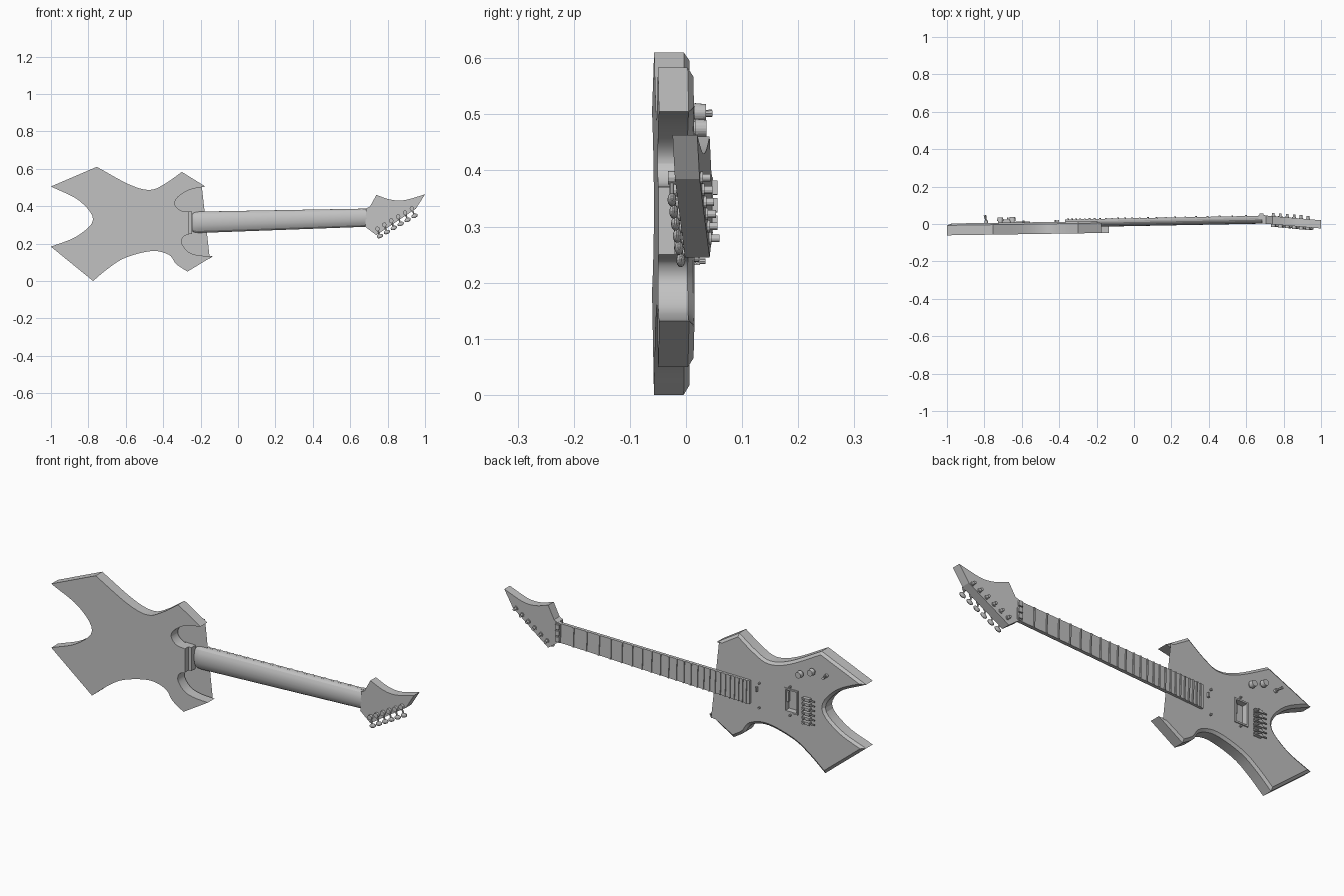
import bpy, bmesh, math
from mathutils import Vector, Matrix

cube = bpy.data.objects.get("Cube")
if cube:
    bpy.data.objects.remove(cube, do_unlink=True)

GREY = (0.54, 0.54, 0.54, 1)
mat = bpy.data.materials.new("matte_grey")
mat.use_nodes = True
mat.diffuse_color = GREY
mat.node_tree.nodes["Principled BSDF"].inputs["Base Color"].default_value = GREY
parts = []


def finish(name, bm):
    bmesh.ops.recalc_face_normals(bm, faces=bm.faces[:])
    me = bpy.data.meshes.new(name)
    bm.to_mesh(me)
    bm.free()
    me.materials.append(mat)
    ob = bpy.data.objects.new(name, me)
    bpy.context.collection.objects.link(ob)
    parts.append(ob)
    return ob


def loft(bm, levels):
    """Walls between successive closed loops; returns the first and last cap."""
    loops = [[bm.verts.new(p) for p in level] for level in levels]
    for a, b in zip(loops, loops[1:]):
        for i in range(len(a)):
            j = (i + 1) % len(a)
            bm.faces.new((a[i], a[j], b[j], b[i]))
    return bm.faces.new(loops[0]), bm.faces.new(loops[-1])


def prism(name, outline, back, front):
    """Solid from an xz outline; back and front give y as functions of x."""
    bm = bmesh.new()
    loft(bm, [[(x, f(x), z) for x, z in outline] for f in (back, front)])
    return finish(name, bm)


def box(name, centre, size, tilt=0.0):
    bm = bmesh.new()
    m = Matrix.Translation(centre) @ Matrix.Rotation(tilt, 4, 'Y') @ Matrix.Diagonal((*size, 1))
    bmesh.ops.create_cube(bm, size=1, matrix=m)
    return finish(name, bm)


def rod(name, a, b, r, sides=12, r2=None):
    a, b = Vector(a), Vector(b)
    bm = bmesh.new()
    m = Matrix.Translation((a + b) / 2) @ (b - a).to_track_quat('Z', 'Y').to_matrix().to_4x4()
    bmesh.ops.create_cone(bm, cap_ends=True, segments=sides, radius1=r,
                          radius2=r if r2 is None else r2, depth=(b - a).length, matrix=m)
    return finish(name, bm)


def spline(pts, steps=5):
    """Smooth curve through the points, without the last one."""
    if len(pts) == 2:
        return [pts[0]]
    p = [Vector(q) for q in pts]
    p = [2 * p[0] - p[1]] + p + [2 * p[-1] - p[-2]]
    out = []
    for a, b, c, d in zip(p, p[1:], p[2:], p[3:]):
        for k in range(steps):
            t = k / steps
            v = (2 * b + (c - a) * t + (2 * a - 5 * b + 4 * c - d) * t ** 2
                 + (3 * b - a - 3 * c + d) * t ** 3) / 2
            out.append((v.x, v.y))
    return out


def shrink(outline, width):
    """Clockwise outline moved inward with mitred corners."""
    out = []
    for i, p in enumerate(outline):
        p = Vector(p)
        u = (p - Vector(outline[i - 1])).normalized()
        v = (Vector(outline[(i + 1) % len(outline)]) - p).normalized()
        n = Vector((u.y + v.y, -u.x - v.x))
        q = p + n * (width / max(1 + u.dot(v), .25))
        out.append((q.x, q.y))
    return out


def body_front(x):
    return 0.0175 + 0.015 * x


def neck_y(x, d):
    return d + 0.019 * x


def neck_mid(x):
    return 0.3125 + 0.0275 * (x + 0.25)


def neck_half(x):
    return 0.0575 - 0.0095 * (x + 0.25)


# Body: pointed horns joined by concave curves, bevelled playing face
edges = [
    [(-1, .505), (-.755, .61)],
    [(-.755, .61), (-.58, .515), (-.47, .487), (-.39, .52), (-.30, .583)],
    [(-.30, .583), (-.175, .505)],
    [(-.175, .505), (-.26, .487), (-.32, .45), (-.338, .412), (-.31, .378), (-.262, .37)],
    [(-.262, .37), (-.262, .25)],
    [(-.262, .25), (-.293, .235), (-.30, .20), (-.265, .155), (-.21, .137), (-.135, .132)],
    [(-.135, .132), (-.27, .05)],
    [(-.27, .05), (-.33, .09), (-.37, .14), (-.46, .16), (-.60, .125), (-.69, .07), (-.775, 0)],
    [(-.775, 0), (-1, .183)],
    [(-1, .183), (-.86, .24), (-.775, .328), (-.85, .43), (-1, .505)],
]
outline = [p for e in edges for p in spline(e)]
bm = bmesh.new()
_, face = loft(bm, [[(x, body_front(x) - .063, z) for x, z in outline],
                    [(x, body_front(x) - .01, z) for x, z in outline],
                    [(x, body_front(x), z) for x, z in shrink(outline, .013)]])


# Pickup recess: score a rectangle on the playing face and sink it
def score(faces, co, no):
    """Cut the faces along a plane; returns the pieces."""
    geom = set(faces)
    for f in faces:
        geom.update(f.edges, f.verts)
    cut = bmesh.ops.bisect_plane(bm, geom=list(geom), dist=1e-6, plane_co=co, plane_no=no)
    return [g for g in cut["geom"] if isinstance(g, bmesh.types.BMFace)]


pieces = [face]
for x in (-.625, -.565):
    pieces = score(pieces, (x, 0, 0), (1, 0, 0))
pieces = [f for f in pieces if -.625 < f.calc_center_bounds().x < -.565]
for z in (.2675, .3725):
    pieces = score(pieces, (0, 0, z), (0, 0, 1))
pocket = [f for f in pieces if .2675 < f.calc_center_bounds().z < .3725]
sunk = bmesh.ops.extrude_face_region(bm, geom=pocket)["geom"]
bmesh.ops.delete(bm, geom=pocket, context='FACES_ONLY')
for v in sunk:
    if isinstance(v, bmesh.types.BMVert):
        v.co.y -= .025
body = finish("body", bm)

# Pickup frame and screws
py = body_front(-.595)
for s in (-1, 1):
    box("pickup_frame_side", (-.595 + s * .034, py + .002, .32), (.008, .006, .121))
    box("pickup_frame_end", (-.595, py + .002, .32 + s * .0565), (.06, .006, .008))
    rod("pickup_screw", (-.59, py, .32 + s * .072), (-.59, py + .01, .32 + s * .072), .005, 8)
box("pickup_bracket", (-.57, py - .008, .335), (.012, .012, .05))

# Small posts by the end of the fretboard
for x, z in ((-.42, .365), (-.42, .242)):
    rod("front_post", (x, .008, z), (x, .022, z), .005, 8)
box("front_switch", (-.405, .014, .333), (.01, .016, .022))

# Bridge: six saddles with rods and screws
for i in range(6):
    z = .238 + i * .0235
    y = body_front(-.69)
    box("bridge_saddle", (-.685, y + .009, z), (.04, .018, .014))
    rod("saddle_screw", (-.73, y + .012, z), (-.66, y + .012, z), .004, 8)
    rod("saddle_post", (-.675, y, z), (-.675, y + .028, z), .005, 8)

# Control knobs and toggle
for x, z in ((-.65, .475), (-.715, .503)):
    y = body_front(x)
    rod("control_knob_stem", (x, y - .002, z), (x, y + .01, z), .012, 16)
    rod("control_knob", (x, y + .008, z), (x, y + .029, z), .017, 20, .015)
rod("toggle_base", (-.79, 0, .5), (-.79, .018, .5), .009, 12)
rod("toggle_lever", (-.79, .015, .5), (-.797, .046, .502), .004, 8, .007)

# Neck: faceted half-round loft with a rounded heel end
bm = bmesh.new()
SIDES = 10
rings = []
for x, k in ((-.245, .5), (-.24, .72), (-.228, .9), (-.21, 1), (.695, 1)):
    arc = [math.pi * j / SIDES for j in range(SIDES + 1)]
    rings.append([(x, neck_y(x, .02 - .031 * math.sin(a) * k),
                   neck_mid(x) + neck_half(x) * math.cos(a) * k ** .4) for a in arc])
loft(bm, rings)
finish("neck", bm)
box("neck_heel", (-.275, -.004, .311), (.06, .034, .118))

# Fretboard and frets at their true spacing
ends = (-.37, .68)
board = [(x, neck_mid(x) + s * neck_half(x)) for x, s in
         ((ends[0], -1), (ends[1], -1), (ends[1], 1), (ends[0], 1))]
prism("fretboard", board, lambda x: neck_y(x, .019), lambda x: neck_y(x, .031))
for n in range(1, 25):
    x = .675 - 1.37 * (1 - 2 ** (-n / 12))
    box("fret", (x, neck_y(x, .0325), neck_mid(x)), (.007, .006, 2 * neck_half(x)), -.0275)

# Locking nut with clamp pads
box("nut", (.682, .038, neck_mid(.682)), (.028, .02, .098), -.0275)
for i in (-1, 0, 1):
    box("nut_clamp", (.682, .051, neck_mid(.682) + i * .031), (.022, .01, .025), -.0275)


# Headstock: pointed and tilted back
def head_front(x):
    return .043 - .085 * (x - .73)


def head_back(x):
    return head_front(x) - .044


crest = spline([(.74, .46), (.815, .435), (.89, .432), (1, .463)], 4)
head = [(.68, .29), (.685, .388), (.705, .397)] + crest + [(1, .463), (.95, .385), (.74, .245)]
prism("headstock", head, head_back, head_front)

# Tuners: post, rear housing, shaft and oval button
for i in range(6):
    t = i / 5
    x, z = .745 + .185 * t, .279 + .108 * t
    back = head_back(x)
    rod("tuner_post", (x, back, z), (x, head_front(x) + .018, z), .007, 12)
    rod("tuner_collar", (x, back, z), (x, head_front(x) + .004, z), .011, 12)
    rod("tuner_housing", (x, back - .014, z), (x, back + .002, z), .012, 12)
    bx, bz = x + .014, z - .039
    rod("tuner_shaft", (x, back - .007, z), (bx, back - .007, bz), .004, 8)
    bm = bmesh.new()
    m = (Matrix.Translation((bx, back - .007, bz)) @ Matrix.Rotation(-.4, 4, 'Y')
         @ Matrix.Diagonal((.018, .008, .011, 1)))
    bmesh.ops.create_uvsphere(bm, u_segments=14, v_segments=8, radius=1, matrix=m)
    finish("tuner_button", bm)

# Smooth shading with sharp edges and neck facets kept
bpy.ops.object.select_all(action='DESELECT')
for ob in parts:
    ob.select_set(True)
bpy.context.view_layer.objects.active = body
bpy.ops.object.shade_smooth_by_angle(angle=math.radians(15))
